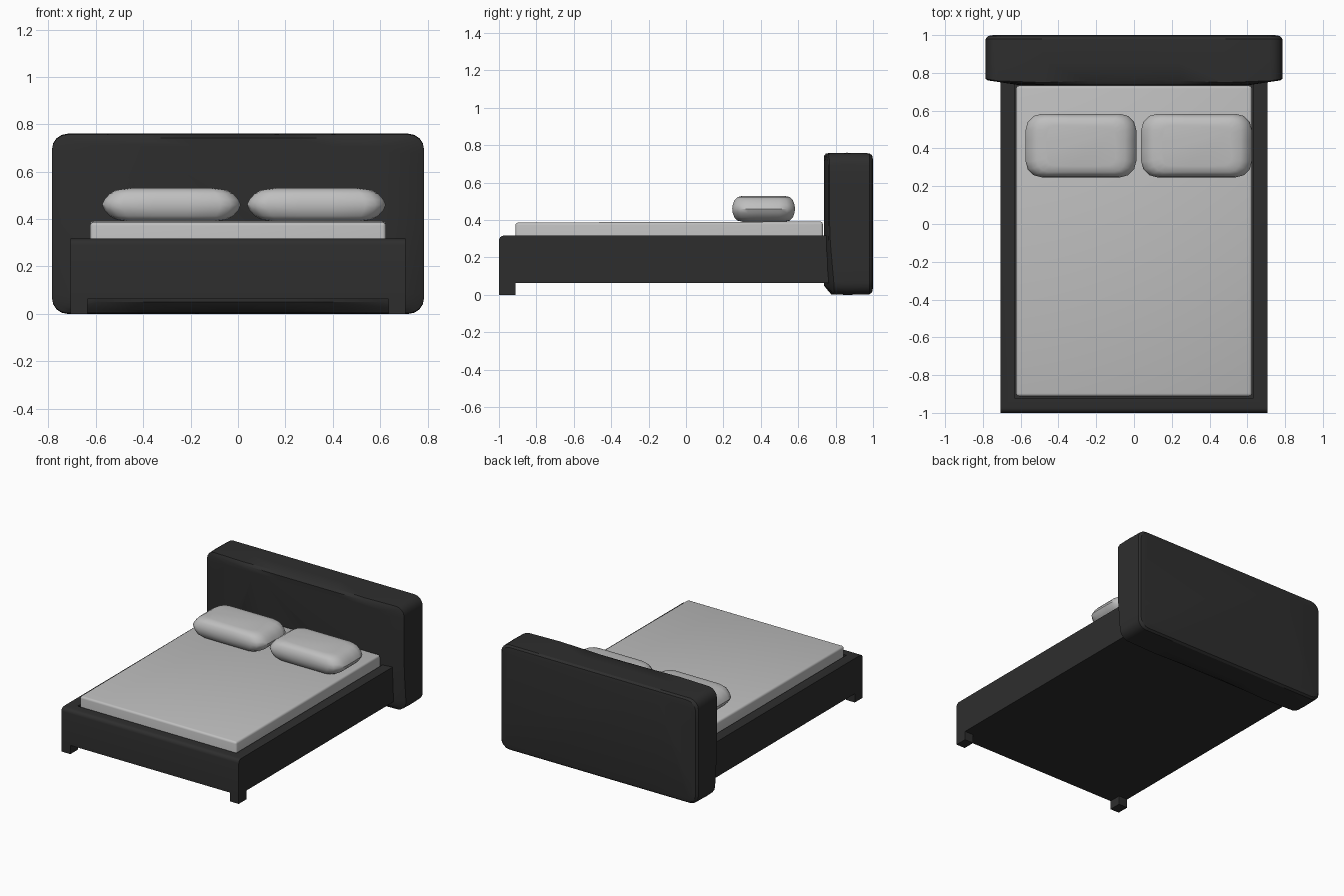
import bpy, bmesh, math

if "Cube" in bpy.data.objects:
    bpy.data.objects.remove(bpy.data.objects["Cube"])


def material(name, v):
    m = bpy.data.materials.new(name)
    m.diffuse_color = (v, v, v, 1)
    m.use_nodes = True
    m.node_tree.nodes["Principled BSDF"].inputs["Base Color"].default_value = m.diffuse_color
    return m


DARK = material("dark upholstery", 0.027)
LINEN = material("light grey linen", 0.52)


def finish(bm, name, mat, angle=30):
    bmesh.ops.recalc_face_normals(bm, faces=bm.faces)
    me = bpy.data.meshes.new(name)
    bm.to_mesh(me)
    bm.free()
    me.materials.append(mat)
    ob = bpy.data.objects.new(name, me)
    bpy.context.collection.objects.link(ob)
    bpy.ops.object.select_all(action='DESELECT')
    ob.select_set(True)
    bpy.context.view_layer.objects.active = ob
    bpy.ops.object.shade_smooth_by_angle(angle=math.radians(angle))
    return ob


def box(x0, x1, y0, y1, z0, z1):
    bm = bmesh.new()
    bmesh.ops.create_cube(bm, size=1)
    for v in bm.verts:
        v.co = (x1 if v.co.x > 0 else x0, y1 if v.co.y > 0 else y0,
                z1 if v.co.z > 0 else z0)
    return bm


def rounded_rect(hx, hy, r, seg=4, div=1):
    """Outline of a rounded rectangle, its straight sides cut into div pieces."""
    pts = []
    for i, (sx, sy) in enumerate([(1, 1), (-1, 1), (-1, -1), (1, -1)]):
        for k in range(seg + 1):
            a = math.pi / 2 * (i + k / seg)
            pts.append((sx * (hx - r) + r * math.cos(a), sy * (hy - r) + r * math.sin(a)))
    out = []
    for i, p in enumerate(pts):
        q = pts[(i + 1) % len(pts)]
        n = div if i % (seg + 1) == seg else 1
        out += [(p[0] + (q[0] - p[0]) * k / n, p[1] + (q[1] - p[1]) * k / n) for k in range(n)]
    return out


def loft(rings):
    bm = bmesh.new()
    loops = [[bm.verts.new(p) for p in r] for r in rings]
    for a, b in zip(loops, loops[1:]):
        for i in range(len(a)):
            j = (i + 1) % len(a)
            bm.faces.new((a[i], a[j], b[j], b[i]))
    bm.faces.new(loops[0])
    bm.faces.new(loops[-1])
    return bm


# Headboard: padded slab, front leaning back near the foot and the ends
def front(x, z, edge):
    y = 0.737 + 0.028 * max(0, (0.32 - z) / 0.32)
    y += 0.025 * max(0, (abs(x) - 0.62) / 0.165)
    if edge:
        y += 0.006 + 0.026 * max(0, 1 - abs(x) / 0.62)
    return y


def head_ring(ix, iz, y, r=0.065):
    return [(x, y(x, z + 0.38) if callable(y) else y, z + 0.38)
            for x, z in rounded_rect(0.785 - ix, 0.38 - iz, r, 4, 6)]


finish(loft([
    head_ring(0.165, 0.05, 0.737, 0.03),
    head_ring(0.012, 0.018, lambda x, z: front(x, z, False)),
    head_ring(0.0, 0.003, lambda x, z: front(x, z, True)),
    head_ring(0.0, 0.0, 0.86),
    head_ring(0.0, 0.003, 0.98),
    head_ring(0.012, 0.014, 0.995),
    head_ring(0.04, 0.04, 1.0, 0.05),
]), "headboard", DARK)

# Bed frame: box with a rounded foot edge and a recess for the mattress
bm = box(-0.706, 0.706, -1.0, 0.82, 0.063, 0.317)
edge = [e for e in bm.edges if all(v.co.y < -0.9 and v.co.z > 0.3 for v in e.verts)]
bmesh.ops.bevel(bm, geom=edge, offset=0.026, segments=4, affect='EDGES', profile=0.5)
bmesh.ops.recalc_face_normals(bm, faces=bm.faces)
top = max((f for f in bm.faces if f.normal.z > 0.99), key=lambda f: f.calc_area())
bmesh.ops.inset_region(bm, faces=[top], thickness=0.074)
for v in top.verts:
    if v.co.y < 0:
        v.co.y = -0.922
    v.co.x = math.copysign(0.632, v.co.x)
hole = bmesh.ops.extrude_discrete_faces(bm, faces=[top])["faces"][0]
for v in hole.verts:
    v.co.z = 0.2
finish(bm, "bed_frame", DARK)

# Front legs
for s, side in ((-1, "left"), (1, "right")):
    x = sorted((s * 0.635, s * 0.706))
    finish(box(x[0], x[1], -1.0, -0.912, 0, 0.07), side + "_front_leg", DARK)

# Mattress
bm = box(-0.624, 0.624, -0.912, 0.732, 0.2, 0.387)
for v in bm.verts:
    if v.co.z > 0.3 and v.co.y > 0:
        v.co.z = 0.392
edges = [e for e in bm.edges if all(v.co.z > 0.3 for v in e.verts)
         or abs(e.verts[0].co.z - e.verts[1].co.z) > 0.1]
bmesh.ops.bevel(bm, geom=edges, offset=0.015, segments=3, affect='EDGES', profile=0.5)
finish(bm, "mattress", LINEN)

# Pillows: height offset, inset in x, inset in y
SECTION = [(0.07, 0.11, 0.06), (0.063, 0.06, 0.028), (0.047, 0.032, 0.012),
           (0.022, 0.01, 0.003), (0.0, 0.0, 0.0)]
SECTION += [(-h, a, b) for h, a, b in SECTION[-2::-1]]
for name, cx in (("left_pillow", -0.281), ("right_pillow", 0.331)):
    rings = [[(cx + x, 0.415 + y, 0.46 + h)
              for x, y in rounded_rect(0.293 - ix, 0.168 - iy, 0.085 - 0.4 * ix, 3, 3)]
             for h, ix, iy in SECTION]
    finish(loft(rings), name, LINEN, 40)
